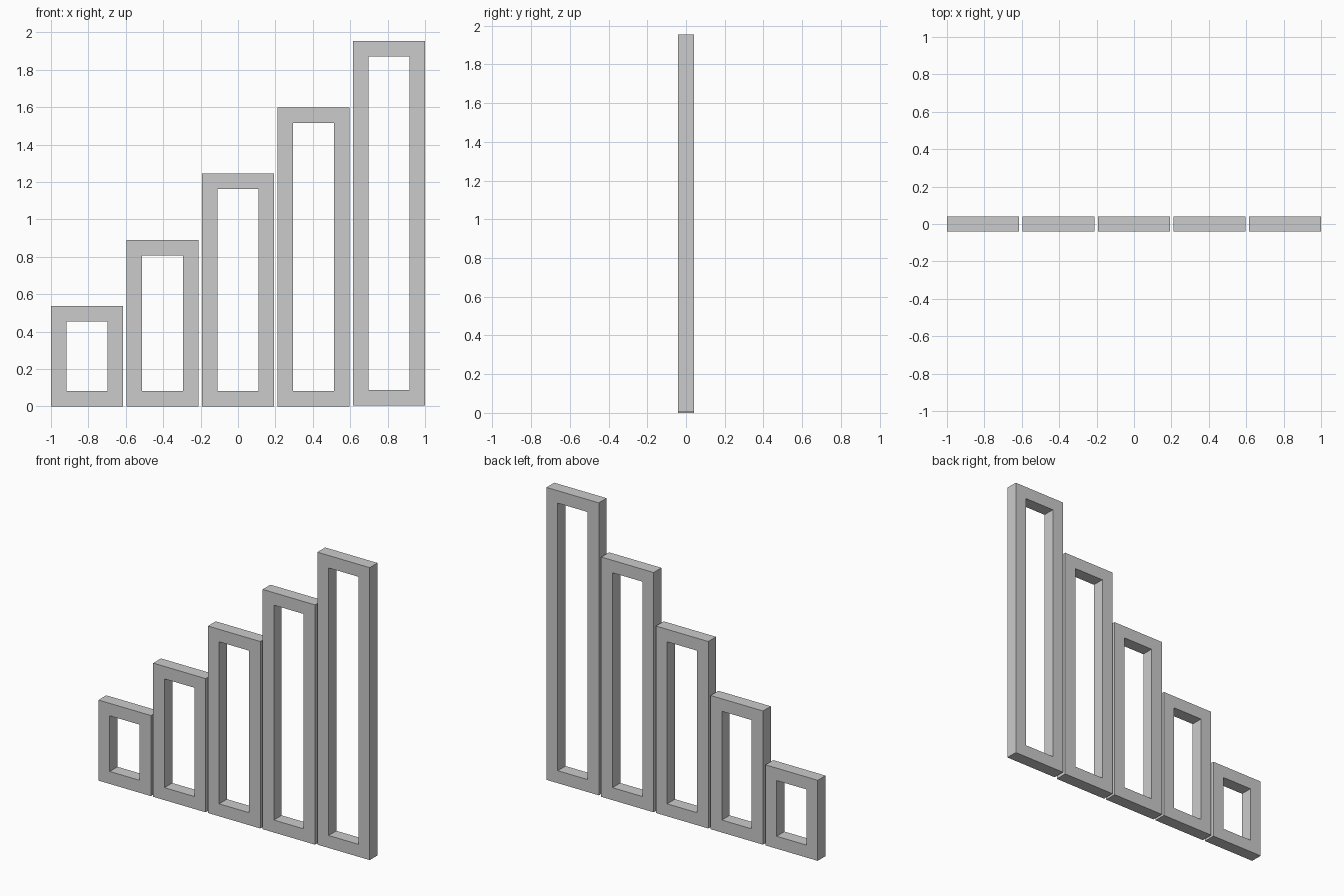
import bpy, bmesh

if "Cube" in bpy.data.objects:
    bpy.data.objects.remove(bpy.data.objects["Cube"])

WIDTH, DEPTH, BORDER, PITCH = 0.386, 0.082, 0.083, 0.807 / 2


def rect(bm, x, half, z0, z1, y):
    return [bm.verts.new((x + sx * half, y, z))
            for sx, z in ((-1, z0), (1, z0), (1, z1), (-1, z1))]


def frame(name, x, z0, z1):
    # Rectangular ring: four vertex loops joined around the cross-section
    bm = bmesh.new()
    h, d, b = WIDTH / 2, DEPTH / 2, BORDER
    loops = [rect(bm, x, h, z0, z1, -d),
             rect(bm, x, h, z0, z1, d),
             rect(bm, x, h - b, z0 + b, z1 - b, d),
             rect(bm, x, h - b, z0 + b, z1 - b, -d)]
    for i in range(4):
        p, q = loops[i], loops[(i + 1) % 4]
        for j in range(4):
            k = (j + 1) % 4
            bm.faces.new((p[j], p[k], q[k], q[j]))
    bmesh.ops.recalc_face_normals(bm, faces=bm.faces)
    mesh = bpy.data.meshes.new(name)
    bm.to_mesh(mesh)
    bm.free()
    bpy.context.collection.objects.link(bpy.data.objects.new(name, mesh))


# Five bars rising from left to right; the tallest sits a hair higher
for i, top in enumerate((0.537, 0.891, 1.246, 1.598, 1.954)):
    frame(f"bar_frame_{i + 1}", (i - 2) * PITCH, 0.005 if i == 4 else 0.0, top)
